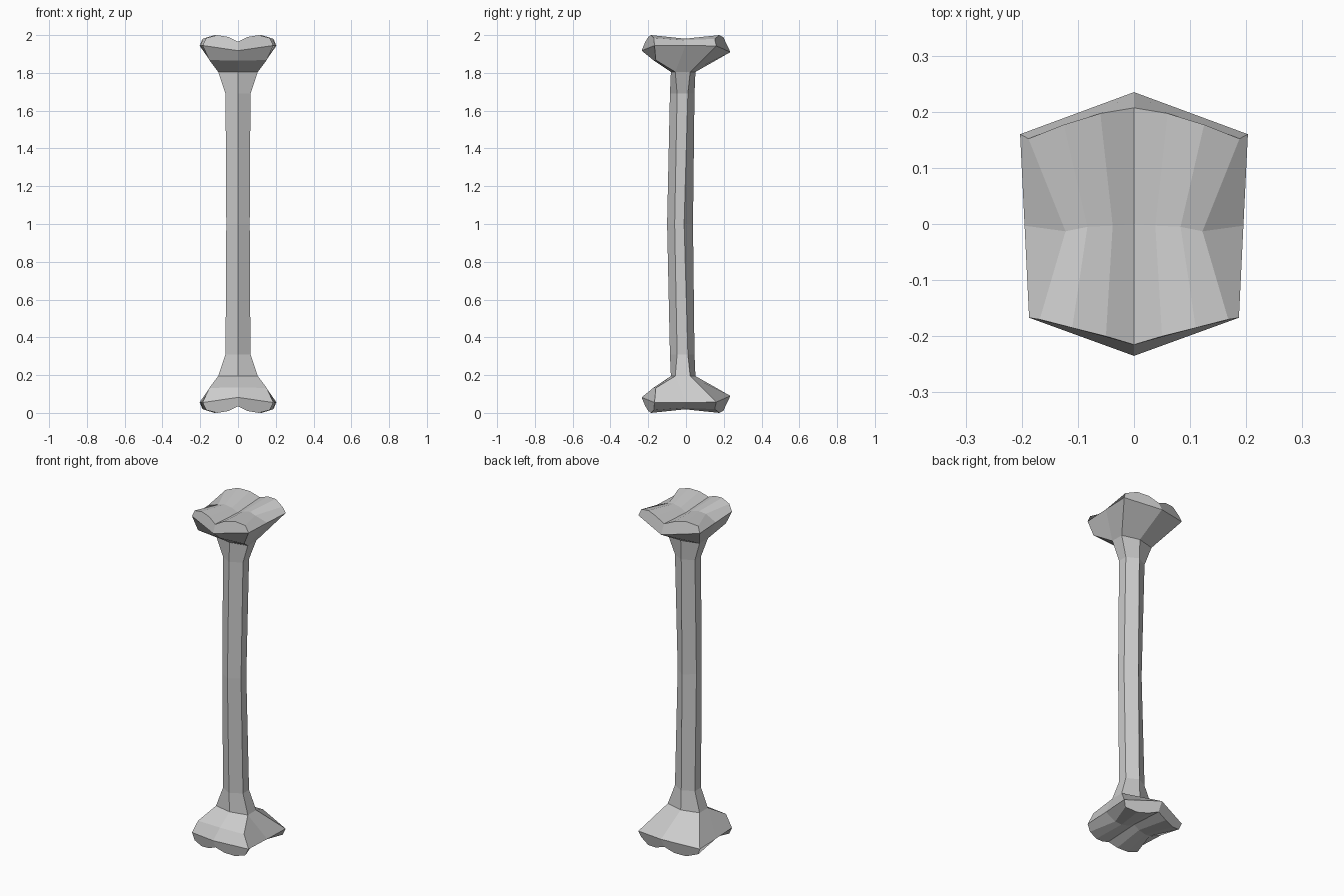
import bpy, bmesh

if "Cube" in bpy.data.objects:
    bpy.data.objects.remove(bpy.data.objects["Cube"])

# Upper right quarter of the bone; mirrored across x and about z = 1
bm = bmesh.new()


def verts(points):
    return [bm.verts.new((x, y, z - 1)) for x, y, z in points]


def ring(width, ys, z):
    """Half of a hexagonal cross-section, front to back."""
    return verts([(x, y, z) for x, y in zip((0, width, width, 0), ys)])


def bridge(a, b):
    for i in range(len(a) - 1):
        bm.faces.new((a[i], a[i + 1], b[i + 1], b[i]))


# Shaft, slightly bowed forward, flaring to the neck
middle = ring(0.062, (-0.1, -0.06, -0.01, 0.037), 1.0)
upper = ring(0.066, (-0.085, -0.047, 0.01, 0.045), 1.69)
neck = ring(0.105, (-0.08, -0.057, 0.022, 0.05), 1.805)
bridge(middle, upper)
bridge(upper, neck)

# Knob: underside of the front lip, then the widest rim
lip = verts([(0, -0.17, 1.865), (0.152, -0.16, 1.868)])
rim_front, rim_fr, rim_mid, rim_br, rim_back = verts([
    (0, -0.235, 1.918), (0.187, -0.167, 1.945), (0.195, -0.003, 1.945),
    (0.203, 0.16, 1.943), (0, 0.235, 1.91)])

# Grooved joint surface: front, middle and back rows from centre outward
front = verts([(0, -0.215, 1.965), (0.05, -0.2, 1.99), (0.11, -0.185, 2.0), (0.168, -0.17, 1.985)])
mid = verts([(0, 0, 1.953), (0.038, -0.003, 1.972), (0.083, -0.005, 1.981), (0.122, -0.013, 1.973)])
back = verts([(0, 0.207, 1.965), (0.06, 0.197, 1.99), (0.125, 0.177, 2.0), (0.188, 0.152, 1.98)])
bridge(front, mid)
bridge(mid, back)

# Walls of the knob
for face in (
    (neck[0], neck[1], lip[1], lip[0]),
    (lip[0], lip[1], rim_fr, rim_front),
    (neck[1], rim_mid, rim_fr, lip[1]),
    (neck[1], neck[2], rim_br, rim_mid),
    (neck[2], neck[3], rim_back, rim_br),
    (rim_fr, rim_mid, mid[3], front[3]),
    (rim_mid, rim_br, back[3], mid[3]),
    (rim_front, rim_fr, front[3], front[2], front[1], front[0]),
    (rim_br, rim_back, back[0], back[1], back[2], back[3]),
):
    bm.faces.new(face)

# Complete the bone by mirroring
for axis in ((-1, 1, 1), (1, 1, -1)):
    copy = bmesh.ops.duplicate(bm, geom=bm.verts[:] + bm.edges[:] + bm.faces[:])["geom"]
    new = [g for g in copy if isinstance(g, bmesh.types.BMVert)]
    bmesh.ops.scale(bm, vec=axis, verts=new)
    bmesh.ops.remove_doubles(bm, verts=bm.verts[:], dist=0.0005)
bmesh.ops.recalc_face_normals(bm, faces=bm.faces[:])

mesh = bpy.data.meshes.new("bone")
bm.to_mesh(mesh)
bm.free()
bone = bpy.data.objects.new("bone", mesh)
bone.location.z = 1
bpy.context.collection.objects.link(bone)
